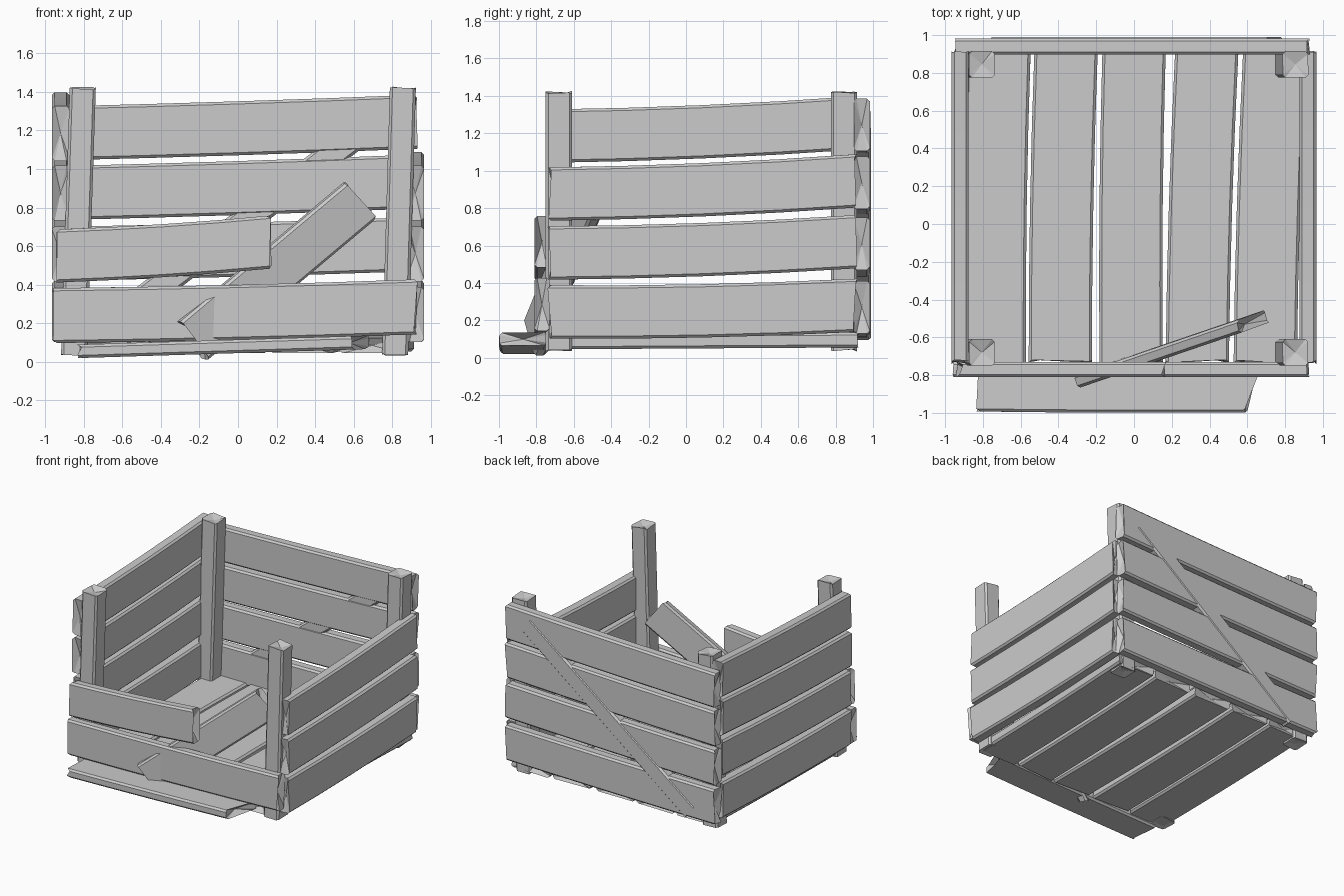
import bpy, bmesh, random
from mathutils import Vector

random.seed(4)
cube = bpy.data.objects.get("Cube")
if cube:
    bpy.data.objects.remove(cube, do_unlink=True)

grey = bpy.data.materials.new("grey_wood")
grey.use_nodes = True
colour = (0.6, 0.6, 0.6, 1)
grey.diffuse_color = colour
grey.node_tree.nodes["Principled BSDF"].inputs["Base Color"].default_value = colour


def plank(name, a, b, up, width, thick, sag=0.0, skew=0.0, rough=0.012, dent=0.03):
    """Chamfered board from a to b, slightly bent, with splintered dented ends."""
    a, b, up = Vector(a), Vector(b), Vector(up).normalized()
    axis = (b - a).normalized()
    side = axis.cross(up).normalized()
    w, t, c = width / 2, thick / 2, 0.014
    section = [(w, t - c), (w - c, t), (c - w, t), (-w, t - c),
               (-w, c - t), (c - w, -t), (w - c, -t), (w, c - t)]
    bm = bmesh.new()
    rings = []
    steps = 4
    for i in range(steps + 1):
        f = i / steps
        mid = a.lerp(b, f) - up * sag * 4 * f * (1 - f)
        ring = []
        for u, s in section:
            p = mid + up * u + side * s
            if i in (0, steps):
                p += axis * random.uniform(-rough, rough)
            if i == steps:
                p += axis * skew * u / w
            ring.append(bm.verts.new(p))
        rings.append(ring)
    for r, q in zip(rings, rings[1:]):
        for k in range(8):
            n = (k + 1) % 8
            bm.faces.new((r[k], r[n], q[n], q[k]))
    # ends fan into a sunken centre
    for ring, centre in ((rings[0], a + axis * dent), (rings[-1], b - axis * dent)):
        hub = bm.verts.new(centre)
        for k in range(8):
            bm.faces.new((ring[k], ring[(k + 1) % 8], hub))
    bmesh.ops.recalc_face_normals(bm, faces=bm.faces)
    mesh = bpy.data.meshes.new(name)
    bm.to_mesh(mesh)
    bm.free()
    mesh.materials.append(grey)
    obj = bpy.data.objects.new(name, mesh)
    bpy.context.collection.objects.link(obj)
    return obj


X, Y, Z = (1, 0, 0), (0, 1, 0), (0, 0, 1)

# corner posts, all leaning slightly to one side
for row, y in (("front", -0.68), ("back", 0.845)):
    for hand, low, high in (("right", -0.85, -0.805), ("left", 0.815, 0.855)):
        plank(f"{row}_{hand}_post", (low, y, 0.04), (high, y, 1.42), Y,
              0.14, 0.135, rough=0.008, dent=0.02)

# floor boards
for i, (front, back) in enumerate(((-0.74, -0.715), (-0.39, -0.36), (-0.015, 0.0),
                                   (0.335, 0.385), (0.695, 0.745))):
    plank(f"floor_board_{i + 1}", (front, -0.73, 0.085), (back, 0.91, 0.095), X,
          0.335, 0.08, sag=0.008)

# side and back walls, the left side lacking its top board
levels = ((0.245, 0.28), (0.56, 0.62), (0.875, 0.945), (1.185, 1.255))
for i, (low, high) in enumerate(levels):
    for hand, x in (("right", -0.92), ("left", 0.92)):
        if hand == "right" or i < 3:
            plank(f"{hand}_board_{i + 1}", (x, -0.73, low), (x, 0.905, high), Z,
                  0.285, 0.09, sag=0.012)
    plank(f"back_board_{i + 1}", (-0.94, 0.94, low), (0.92, 0.94, high - 0.01), Z,
          0.28, 0.085, sag=0.004)

# diagonal brace barely proud of the back wall
plank("back_brace", (-0.72, 0.945, 0.15), (0.74, 0.945, 1.27), (-0.6, 0, 0.8),
      0.14, 0.088, rough=0.008, dent=0.01)

# front wall: whole lower board and snapped upper board
plank("front_lower_board", (-0.95, -0.77, 0.24), (0.92, -0.77, 0.285), Z,
      0.285, 0.08, sag=0.006)
plank("front_snapped_board", (-0.925, -0.77, 0.55), (0.155, -0.77, 0.62), Z,
      0.275, 0.08, sag=0.008, rough=0.02, dent=0.05)

# broken piece leaning through the front wall
plank("leaning_broken_board", (-0.235, -0.81, 0.11), (0.63, -0.515, 0.835),
      (-0.6, -0.22, 0.8), 0.25, 0.07, rough=0.015, dent=0.06)

# fallen board lying before the crate
plank("fallen_board", (-0.82, -0.865, 0.055), (0.63, -0.87, 0.1), Y,
      0.255, 0.07, sag=0.004, skew=0.04, rough=0.015, dent=0.05)
